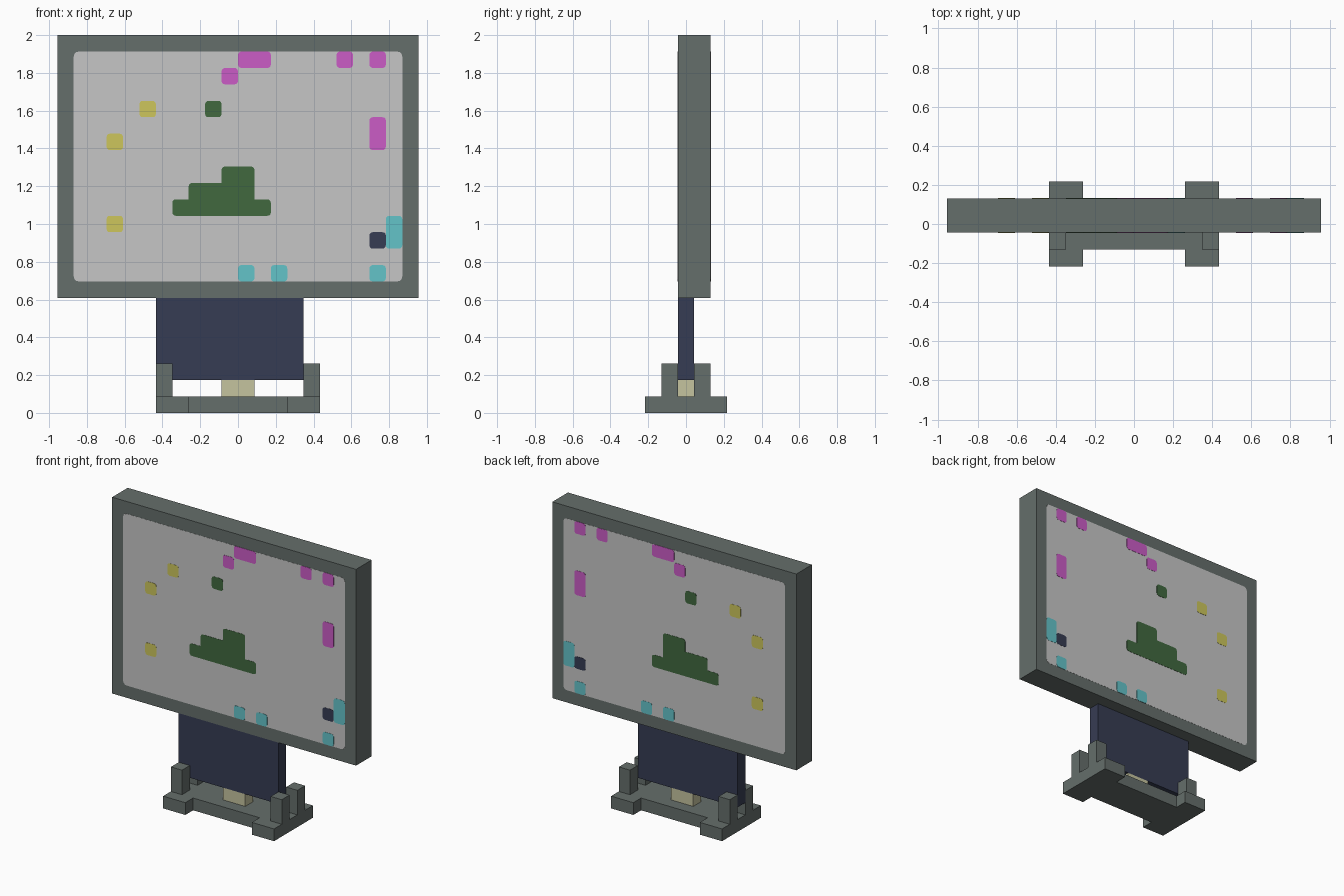
import bpy
import bmesh
from math import cos, sin, pi
from mathutils import Vector

U = 2 / 23            # building module: everything sits on this pitch

if "Cube" in bpy.data.objects:
    bpy.data.objects.remove(bpy.data.objects["Cube"], do_unlink=True)


def material(name, hex_colour):
    """Flat material from a display colour, converted to linear."""
    rgb = [int(hex_colour[i:i + 2], 16) / 255 for i in (0, 2, 4)]
    colour = [((c + 0.055) / 1.055) ** 2.4 for c in rgb] + [1]
    mat = bpy.data.materials.new(name)
    mat.use_nodes = True
    mat.diffuse_color = colour
    mat.node_tree.nodes["Principled BSDF"].inputs["Base Color"].default_value = colour
    return mat


grey = material("casing grey", "656E6B")
light = material("screen light grey", "C6C6C6")
green = material("dark green", "41683F")
navy = material("navy", "363C53")
pink = material("pink", "CB5CC6")
cyan = material("cyan", "64C3C9")
yellow = material("mustard yellow", "CDC65C")
cream = material("cream", "C5C39F")


def extrude(name, outline, push, mat):
    """Solid made by pushing a closed outline along a vector."""
    bm = bmesh.new()
    face = bm.faces.new([bm.verts.new(p) for p in outline])
    out = bmesh.ops.extrude_face_region(bm, geom=[face])
    moved = [g for g in out["geom"] if isinstance(g, bmesh.types.BMVert)]
    bmesh.ops.translate(bm, verts=moved, vec=Vector(push))
    bmesh.ops.recalc_face_normals(bm, faces=bm.faces)
    mesh = bpy.data.meshes.new(name)
    bm.to_mesh(mesh)
    bm.free()
    mesh.materials.append(mat)
    obj = bpy.data.objects.new(name, mesh)
    bpy.context.collection.objects.link(obj)
    return obj


def box(name, x0, x1, y0, y1, z0, z1, mat):
    """Box given in modules."""
    outline = [(x * U, y * U, z0 * U) for x, y in
               ((x0, y0), (x1, y0), (x1, y1), (x0, y1))]
    return extrude(name, outline, (0, 0, (z1 - z0) * U), mat)


def plates(name, x0, x1, z0, z1, lift, mat, r=0.25):
    """Thin rounded plate on the front and the back of the panel."""
    corners = ((x1 - r, z1 - r), (x0 + r, z1 - r), (x0 + r, z0 + r), (x1 - r, z0 + r))
    points = []
    for i, (cx, cz) in enumerate(corners):
        for k in range(4):
            a = (i + k / 3) * pi / 2
            points.append((cx + r * cos(a), cz + r * sin(a)))
    for side, y, out in (("front", PANEL_FRONT, -1), ("back", PANEL_BACK, 1)):
        outline = [(x * U, y * U, z * U) for x, z in points]
        extrude(f"{name}_{side}", outline, (0, out * lift, 0), mat)


# Base: H-shaped foot with a post at each corner
quarter = [(5, 2.5), (3, 2.5), (3, 1.5)]
right_half = [(x, y) for x, y in quarter[::-1]] + [(x, -y) for x, y in quarter]
foot = right_half + [(-x, -y) for x, y in right_half]
extrude("base", [(x * U, y * U, 0) for x, y in foot], (0, 0, U), grey)
for sx, xname in ((-1, "right"), (1, "left")):
    for sy, yname in ((-1, "front"), (1, "back")):
        xs, ys = sorted((4 * sx, 5 * sx)), sorted((0.5 * sy, 1.5 * sy))
        box(f"post_{yname}_{xname}", *xs, *ys, 1, 3, grey)

# Stand: small support block and upright board, one module off centre
box("support_block", -1, 1, -0.5, 0.5, 1, 2, cream)
box("upright_board", -5, 4, -0.5, 0.5, 2, 7, navy)

# Panel casing
PANEL_FRONT, PANEL_BACK, PANEL_BOTTOM = -0.5, 1.5, 7
box("panel_casing", -11, 11, PANEL_FRONT, PANEL_BACK, PANEL_BOTTOM, 23, grey)

# Screen on both sides
plates("screen", -10, 10, 8, 22, 0.001, light, 0.3)

# Spots on the screen: left, right, lower row, upper row
spots = [
    ("pink_spot", pink, [(0, 2, 14, 15), (-1, 0, 13, 14), (6, 7, 14, 15),
                         (8, 9, 14, 15), (8, 9, 9, 11)]),
    ("yellow_spot", yellow, [(-6, -5, 11, 12), (-8, -7, 9, 10), (-8, -7, 4, 5)]),
    ("green_spot", green, [(-2, -1, 11, 12), (-4, 2, 5, 6),
                           (-3, 1, 5, 7), (-1, 1, 5, 8)]),
    ("cyan_spot", cyan, [(9, 10, 3, 5), (0, 1, 1, 2), (2, 3, 1, 2), (8, 9, 1, 2)]),
    ("navy_spot", navy, [(8, 9, 3, 4)]),
]
for name, mat, areas in spots:
    for n, (x0, x1, r0, r1) in enumerate(areas, 1):
        plates(f"{name}_{n}", x0, x1, r0 + PANEL_BOTTOM, r1 + PANEL_BOTTOM,
               0.0025, mat, 0.2)
